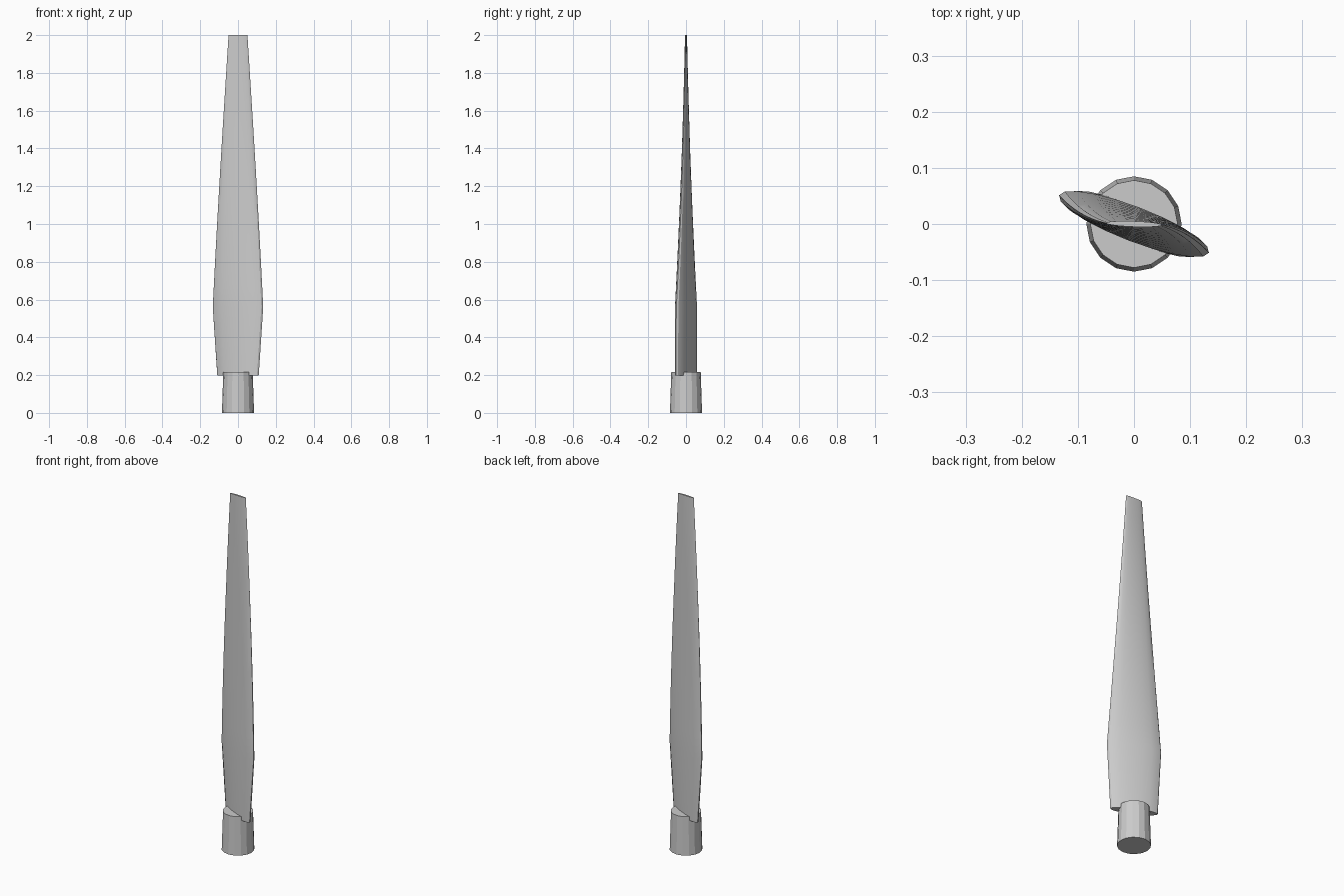
import bpy, bmesh
from math import sin, cos, pi, radians

cube = bpy.data.objects.get("Cube")
if cube:
    bpy.data.objects.remove(cube, do_unlink=True)

grey = bpy.data.materials.new("light_grey")
grey.use_nodes = True
colour = (0.6, 0.6, 0.6, 1)
grey.diffuse_color = colour
grey.node_tree.nodes["Principled BSDF"].inputs["Base Color"].default_value = colour


def loft(name, rings):
    """Skin a stack of closed rings and cap both ends."""
    bm = bmesh.new()
    loops = [[bm.verts.new(p) for p in ring] for ring in rings]
    n = len(loops[0])
    for low, high in zip(loops, loops[1:]):
        for i in range(n):
            j = (i + 1) % n
            bm.faces.new((low[i], low[j], high[j], high[i]))
    bm.faces.new(loops[0][::-1])
    bm.faces.new(loops[-1])
    mesh = bpy.data.meshes.new(name)
    bm.to_mesh(mesh)
    bm.free()
    mesh.materials.append(grey)
    obj = bpy.data.objects.new(name, mesh)
    bpy.context.collection.objects.link(obj)
    return obj


def section(z, half_chord, half_thick, twist, sides):
    """Elliptical section turned about the blade axis."""
    t = radians(twist)
    ring = []
    for i in range(sides):
        a = 2 * pi * i / sides
        u, v = half_chord * cos(a), half_thick * sin(a)
        ring.append((u * cos(t) - v * sin(t), u * sin(t) + v * cos(t), z))
    return ring


# Root shank: slightly tapered faceted cylinder
loft("root_shank", [section(0, 0.085, 0.085, 0, 16),
                    section(0.217, 0.078, 0.078, 0, 16)])

# Blade: widens from the root, then tapers and untwists to the tip
root = (0.197, 0.122, 0.028, -26)
widest = (0.56, 0.143, 0.031, -21)
tip = (2.0, 0.05, 0.005, -2)
STEPS = 12
stations = [root]
for k in range(STEPS + 1):
    f = k / STEPS
    stations.append([a + (b - a) * f for a, b in zip(widest, tip)])
blade = loft("blade", [section(*s, 20) for s in stations])

bpy.ops.object.select_all(action='DESELECT')
blade.select_set(True)
bpy.context.view_layer.objects.active = blade
bpy.ops.object.shade_smooth_by_angle(angle=radians(30))
